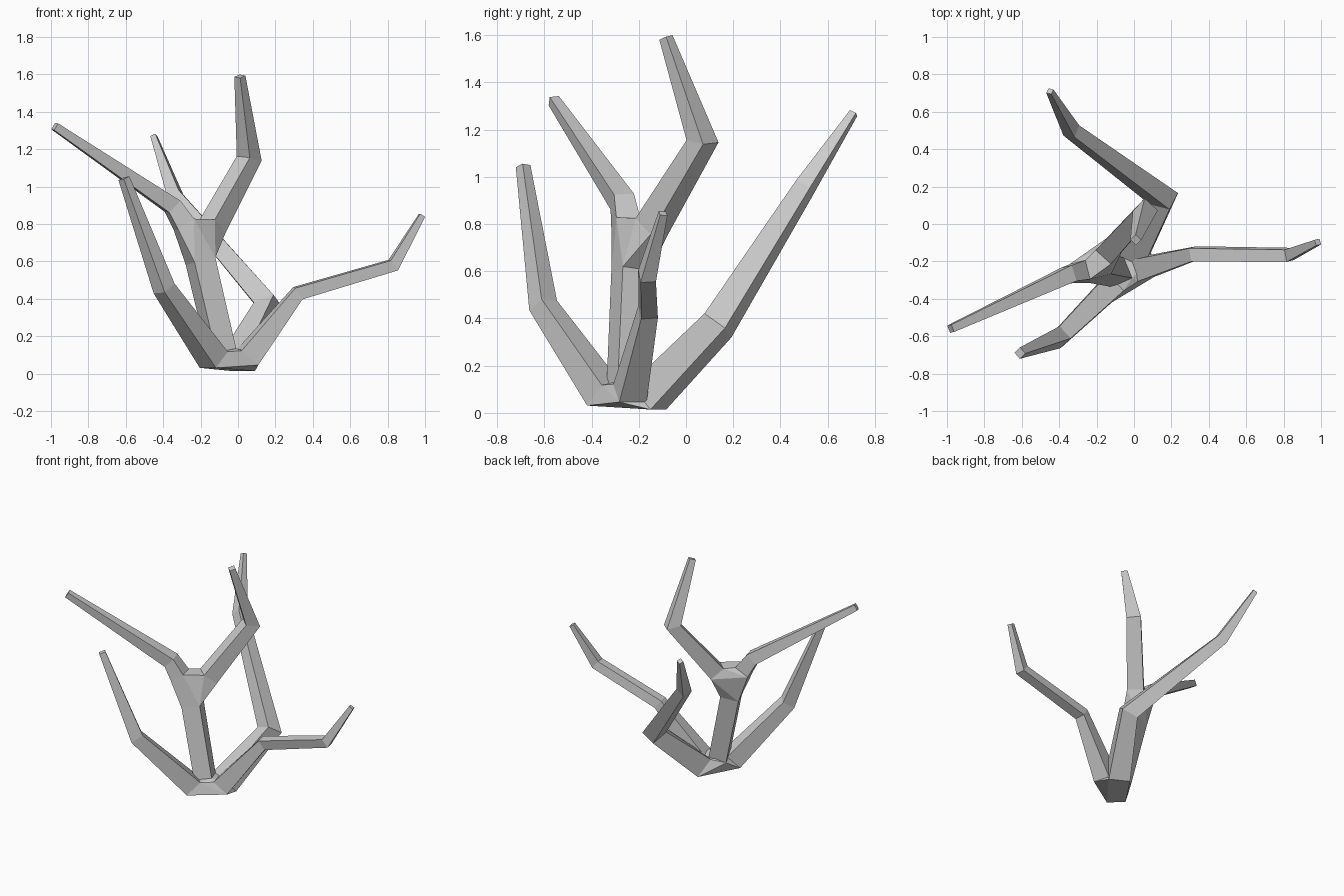
import bpy, bmesh
from mathutils import Vector, Matrix

if "Cube" in bpy.data.objects:
    bpy.data.objects.remove(bpy.data.objects["Cube"])

bm = bmesh.new()


def limb(path, roll=0.0, cap=True):
    """Sweep a tapering square section along (x, y, z, half_width) points."""
    pts = [Vector(p[:3]) for p in path]
    n = len(pts)
    rings, side = [], None
    for i, p in enumerate(pts):
        t = Vector((0, 0, 0))
        if i > 0:
            t += (p - pts[i - 1]).normalized()
        if i < n - 1:
            t += (pts[i + 1] - p).normalized()
        t.normalize()
        if side is None:
            side = Matrix.Rotation(roll, 3, t) @ Vector((0, 0, 1)).cross(t)
        side = (side - t * side.dot(t)).normalized()
        up = t.cross(side)
        r = path[i][3]
        rings.append([bm.verts.new(p + r * (a * side + b * up))
                      for a, b in ((1, 1), (-1, 1), (-1, -1), (1, -1))])
    for a, b in zip(rings, rings[1:]):
        for k in range(4):
            m = (k + 1) % 4
            bm.faces.new((a[k], a[m], b[m], b[k]))
    if cap:
        bm.faces.new(rings[-1])
    return rings[0], rings[-1]


def junction(rings):
    """Wrap the open limb ends in a faceted hull, leaving the limb mouths open."""
    ring_of = {v: i for i, ring in enumerate(rings) for v in ring}
    tmp = bmesh.new()
    back = {}
    for v in ring_of:
        back[tmp.verts.new(v.co)] = v
    bmesh.ops.convex_hull(tmp, input=list(tmp.verts))
    for f in tmp.faces:
        vs = [back[v] for v in f.verts]
        if len({ring_of[v] for v in vs}) > 1 and not bm.faces.get(vs):
            bm.faces.new(vs)
    tmp.free()


root = Vector((-0.05, -0.265, -0.04))


def start(target, r):
    """First ring of a limb leaving the root."""
    d = (Vector(target[:3]) - root).normalized()
    return (*(root + 0.16 * d), r)


def from_root(*path, r, **kw):
    return limb([start(path[0], r), *path], **kw)


# Lower limbs: front left, right, and back
left, _ = from_root((-0.395, -0.605, 0.455, 0.044), (-0.61, -0.69, 1.045, 0.022), r=0.062)
right, _ = from_root((0.32, -0.16, 0.43, 0.036), (0.83, -0.165, 0.58, 0.033),
                     (0.983, -0.097, 0.845, 0.016), r=0.06)
rear, _ = from_root((0.16, 0.135, 0.37, 0.058), (-0.335, 0.5, 0.95, 0.036),
                    (-0.45, 0.71, 1.27, 0.015), r=0.072)

# Central stem, open at the top where it forks
stem, stem_top = from_root((-0.2, -0.235, 0.6, 0.062), r=0.06, roll=0.6, cap=False)
junction([left, right, rear, stem])

# Upper fork
fork_left, _ = limb([(-0.29, -0.255, 0.80, 0.052), (-0.35, -0.27, 0.895, 0.044),
                     (-0.98, -0.56, 1.322, 0.021)])
fork_right, _ = limb([(-0.135, -0.145, 0.79, 0.055), (0.06, 0.07, 1.15, 0.048),
                      (0.01, -0.085, 1.59, 0.021)])
junction([stem_top, fork_left, fork_right])

for v in bm.verts:
    v.co.z = max(v.co.z, 0.0)
bmesh.ops.recalc_face_normals(bm, faces=list(bm.faces))

mesh = bpy.data.meshes.new("branching_stem")
bm.to_mesh(mesh)
bm.free()
bpy.context.collection.objects.link(bpy.data.objects.new("branching_stem", mesh))
